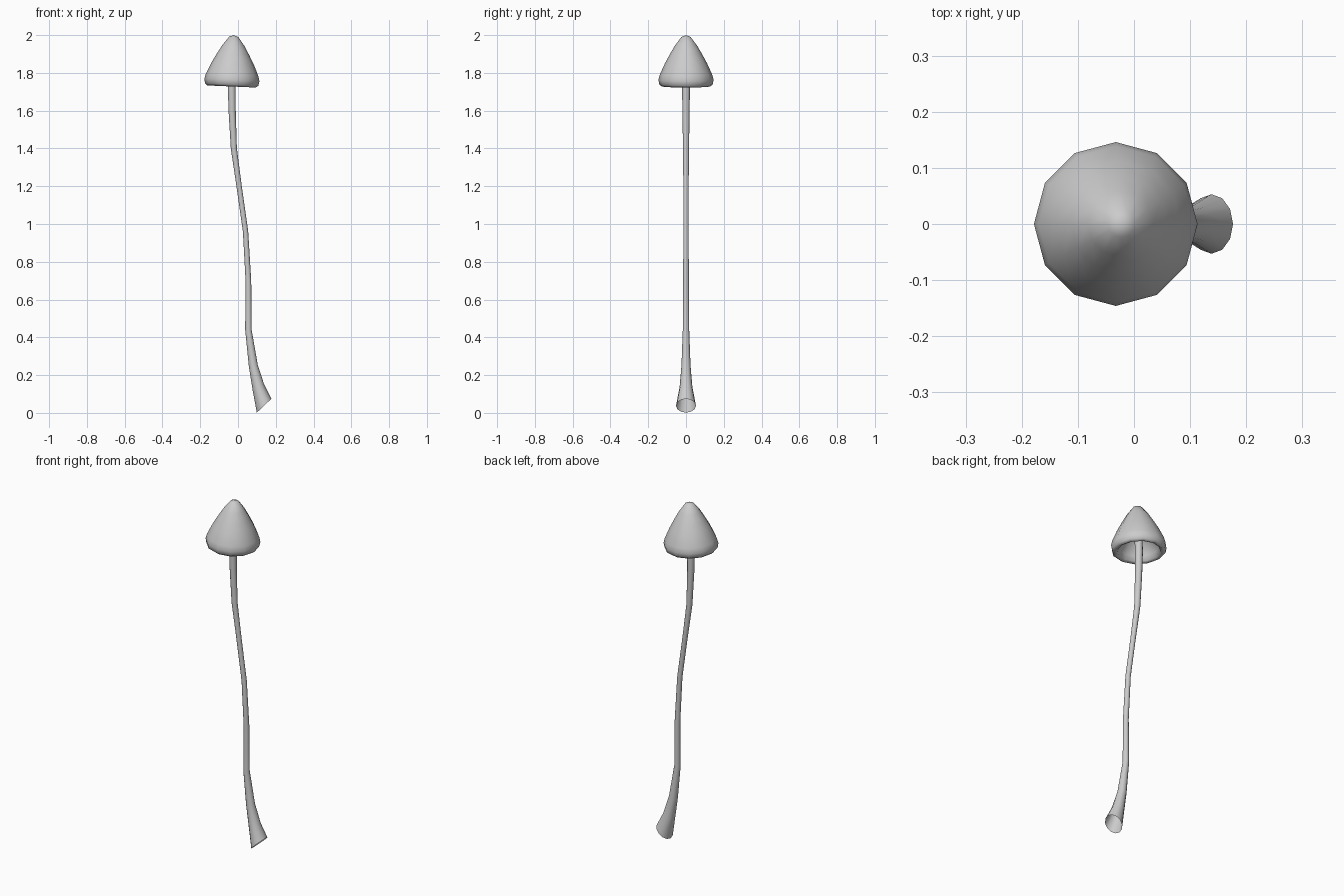
import bpy, bmesh, math
from mathutils import Vector, Matrix

if "Cube" in bpy.data.objects:
    bpy.data.objects.remove(bpy.data.objects["Cube"])

SIDES = 12


def loft(name, rings):
    """Skin a list of (centre, axis, radius) rings; radius 0 makes a pole."""
    bm = bmesh.new()
    loops = []
    for centre, axis, r in rings:
        n = Vector(axis).normalized()
        v = Vector((0, 1, 0))
        u = v.cross(n)
        c = Vector(centre)
        if r == 0:
            loops.append([bm.verts.new(c)])
            continue
        loops.append([bm.verts.new(c + r * (math.cos(a) * u + math.sin(a) * v))
                      for a in (2 * math.pi * i / SIDES for i in range(SIDES))])
    for a, b in zip(loops, loops[1:]):
        for i in range(SIDES):
            j = (i + 1) % SIDES
            if len(a) == 1:
                bm.faces.new((a[0], b[j], b[i]))
            elif len(b) == 1:
                bm.faces.new((a[i], a[j], b[0]))
            else:
                bm.faces.new((a[i], a[j], b[j], b[i]))
    bmesh.ops.recalc_face_normals(bm, faces=bm.faces)
    for f in bm.faces:
        f.smooth = True
    mesh = bpy.data.meshes.new(name)
    bm.to_mesh(mesh)
    bm.free()
    ob = bpy.data.objects.new(name, mesh)
    bpy.context.collection.objects.link(ob)
    return ob


# Stem: flared open foot, slightly curved, thin in the middle
# (x, z, radius, lean of the ring axis)
stem = [(0.138, 0.038, 0.053, -0.95), (0.108, 0.135, 0.034, -0.5),
        (0.081, 0.25, 0.024, -0.22), (0.055, 0.44, 0.017, -0.06),
        (0.055, 0.70, 0.015, -0.02), (0.040, 0.96, 0.014, -0.12),
        (0.006, 1.20, 0.014, -0.15), (-0.022, 1.40, 0.016, -0.08),
        (-0.031, 1.60, 0.019, -0.02), (-0.033, 1.73, 0.021, 0.02),
        (-0.030, 1.87, 0.021, 0.04)]
loft("stem", [((x, 0, z), (lean, 0, 1), r) for x, z, r, lean in stem])

# Cap: pointed bell with a rolled rim and a hollow underside, slightly tilted
profile = [(0, 0.272), (0.024, 0.263), (0.058, 0.218), (0.086, 0.17),
           (0.112, 0.122), (0.139, 0.062), (0.146, 0.035), (0.141, 0.01),
           (0.128, 0.0), (0.113, 0.008), (0.106, 0.035), (0.075, 0.09),
           (0.02, 0.13)]
cap = loft("cap", [((0, 0, z), (0, 0, 1), r) for r, z in profile])
cap.data.transform(Matrix.Translation((-0.034, 0, 1.728))
                   @ Matrix.Rotation(math.radians(2.5), 4, 'Y'))
